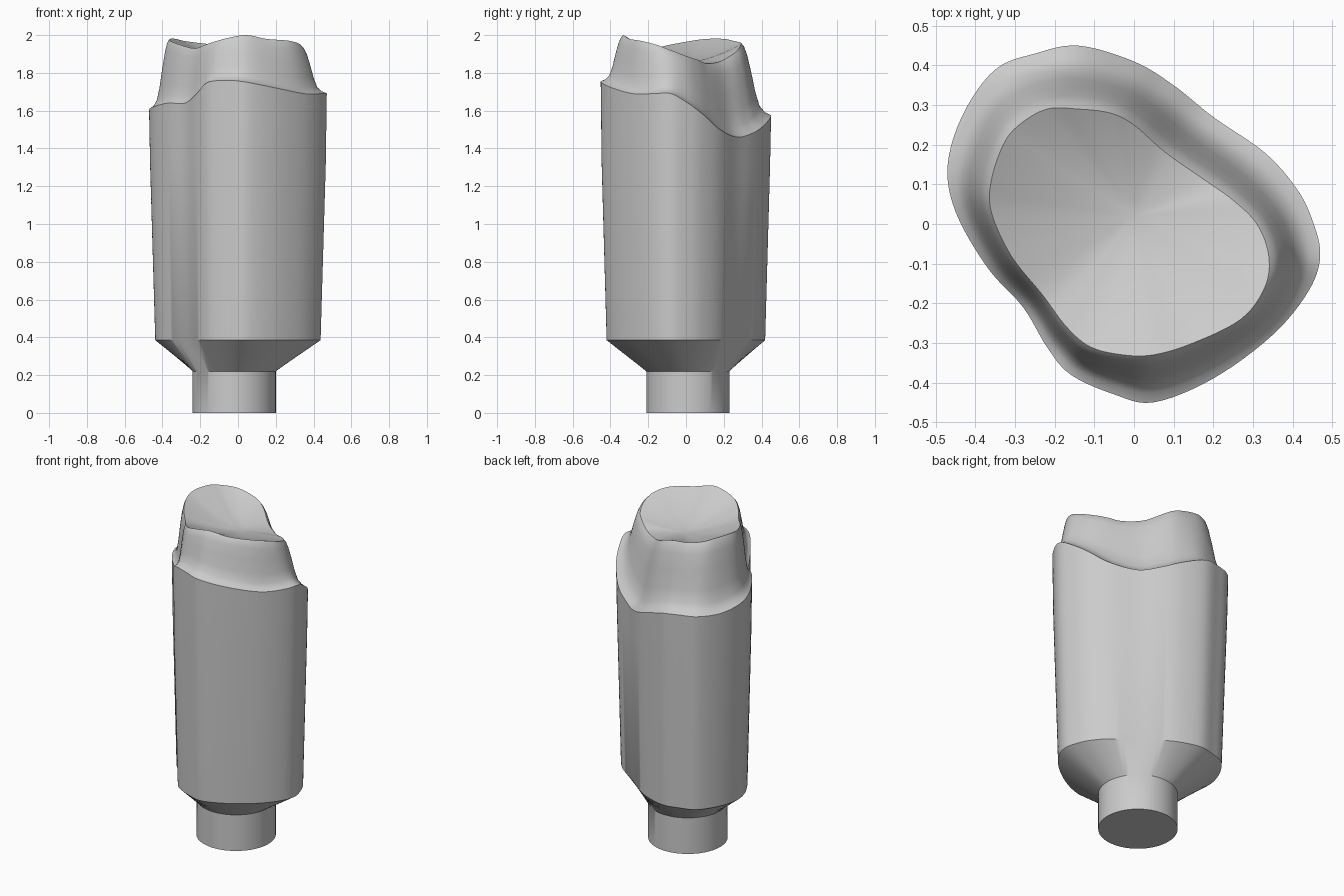
import bpy
import bmesh
import math
from mathutils import Vector

STEPS = 6                                # samples between control points
STEM_CENTRE = Vector((-0.02, 0.01, 0))
STEM_RADIUS = 0.22
FOSSA = Vector((0.0, 0.02, 1.86))        # lowest point of the biting surface

# Margin line and upper crest, paired point by point, in hundredths
MARGIN = [(47, -8, 169), (45, 1, 164), (41, 9, 158), (33, 18, 150), (20, 27, 146),
          (10, 35, 148), (0, 41, 152), (-14, 45, 157), (-25, 43, 158), (-35, 39, 158),
          (-43, 28, 158), (-47, 15, 160), (-45, 3, 162), (-37, -11, 164), (-28, -21, 164),
          (-22, -31, 169), (-16, -38, 175), (-5, -43, 176), (5, -45, 175), (20, -39, 172),
          (35, -28, 169), (44, -17, 169)]
CREST = [(34, -8, 192), (31, 0, 189), (25, 6, 187), (18, 11, 185), (8, 18, 186),
         (0, 25, 190), (-6, 28, 193), (-14, 29, 195), (-22, 29, 196), (-29, 25, 197),
         (-33, 20, 198), (-36, 11, 198), (-36, 3, 197), (-31, -8, 195), (-23, -18, 193),
         (-17, -26, 195), (-11, -31, 197), (-3, -33, 199), (5, -33, 200), (15, -30, 198),
         (27, -24, 197), (33, -16, 195)]


def closed_curve(points):
    """Smooth closed curve passing through all the points."""
    pts = [Vector(p) / 100 for p in points]
    count = len(pts)
    ring = []
    for i in range(count):
        a, b, c, d = (pts[(i + k) % count] for k in (-1, 0, 1, 2))
        for step in range(STEPS):
            t = step / STEPS
            ring.append(b + (c - a) * (t / 2)
                        + (a * 2 - b * 5 + c * 4 - d) * (t * t / 2)
                        + (b * 3 - a - c * 3 + d) * (t ** 3 / 2))
    return ring


def loft(name, rings, material, cap_bottom=False, tip=None):
    """Skin a stack of rings, with an optional flat base or centre tip."""
    bm = bmesh.new()
    loops = [[bm.verts.new(p) for p in ring] for ring in rings]
    count = len(loops[0])
    for low, high in zip(loops, loops[1:]):
        for i in range(count):
            j = (i + 1) % count
            bm.faces.new((low[i], low[j], high[j], high[i]))
    if cap_bottom:
        bm.faces.new(list(reversed(loops[0])))
    if tip:
        top = bm.verts.new(tip)
        for i in range(count):
            bm.faces.new((loops[-1][i], loops[-1][(i + 1) % count], top))
    mesh = bpy.data.meshes.new(name)
    bm.to_mesh(mesh)
    bm.free()
    mesh.materials.append(material)
    obj = bpy.data.objects.new(name, mesh)
    bpy.context.collection.objects.link(obj)
    bpy.ops.object.select_all(action='DESELECT')
    obj.select_set(True)
    bpy.context.view_layer.objects.active = obj
    bpy.ops.object.shade_smooth_by_angle(angle=math.radians(35))
    return obj


def stem_ring(outline, z):
    """Circle of the stem, with points aligned to the body outline."""
    ring = []
    for p in outline:
        angle = math.atan2(p.y - STEM_CENTRE.y, p.x - STEM_CENTRE.x)
        ring.append(Vector((STEM_CENTRE.x + STEM_RADIUS * math.cos(angle),
                            STEM_CENTRE.y + STEM_RADIUS * math.sin(angle), z)))
    return ring


def body_ring(outline, z):
    """Body outline, tapering slightly towards the base."""
    scale = 1 - 0.07 * (1.5 - z) / 1.12
    return [Vector((p.x * scale, p.y * scale, z)) for p in outline]


cube = bpy.data.objects.get("Cube")
if cube:
    bpy.data.objects.remove(cube, do_unlink=True)

grey = bpy.data.materials.new("plaster_grey")
grey.use_nodes = True
colour = (0.6, 0.6, 0.6, 1)
grey.diffuse_color = colour
grey.node_tree.nodes["Principled BSDF"].inputs["Base Color"].default_value = colour

margin = closed_curve(MARGIN)
crest = closed_curve(CREST)

# Stem, flared neck and tapered body up to the margin line
loft("die_body", [stem_ring(margin, 0), stem_ring(margin, 0.22),
                  body_ring(margin, 0.385), body_ring(margin, 1.32), margin],
     grey, cap_bottom=True)

# Crown: shoulder and walls from margin to crest (inward share, height share)
crown = []
for inward, rise in ((0, 0), (0.2, 0.04), (0.38, 0.13), (0.52, 0.32),
                     (0.66, 0.6), (0.8, 0.84), (0.9, 0.95), (1, 1)):
    crown.append([Vector((*m.xy.lerp(c.xy, inward), m.z + (c.z - m.z) * rise))
                  for m, c in zip(margin, crest)])

# Biting surface dishing from the crest to the fossa
for share in (0.92, 0.8, 0.65, 0.5, 0.35, 0.18):
    depth = share ** 1.6
    crown.append([Vector((*FOSSA.xy.lerp(c.xy, share),
                          FOSSA.z + (c.z - FOSSA.z) * depth)) for c in crest])
loft("prepared_crown", crown, grey, tip=FOSSA)
